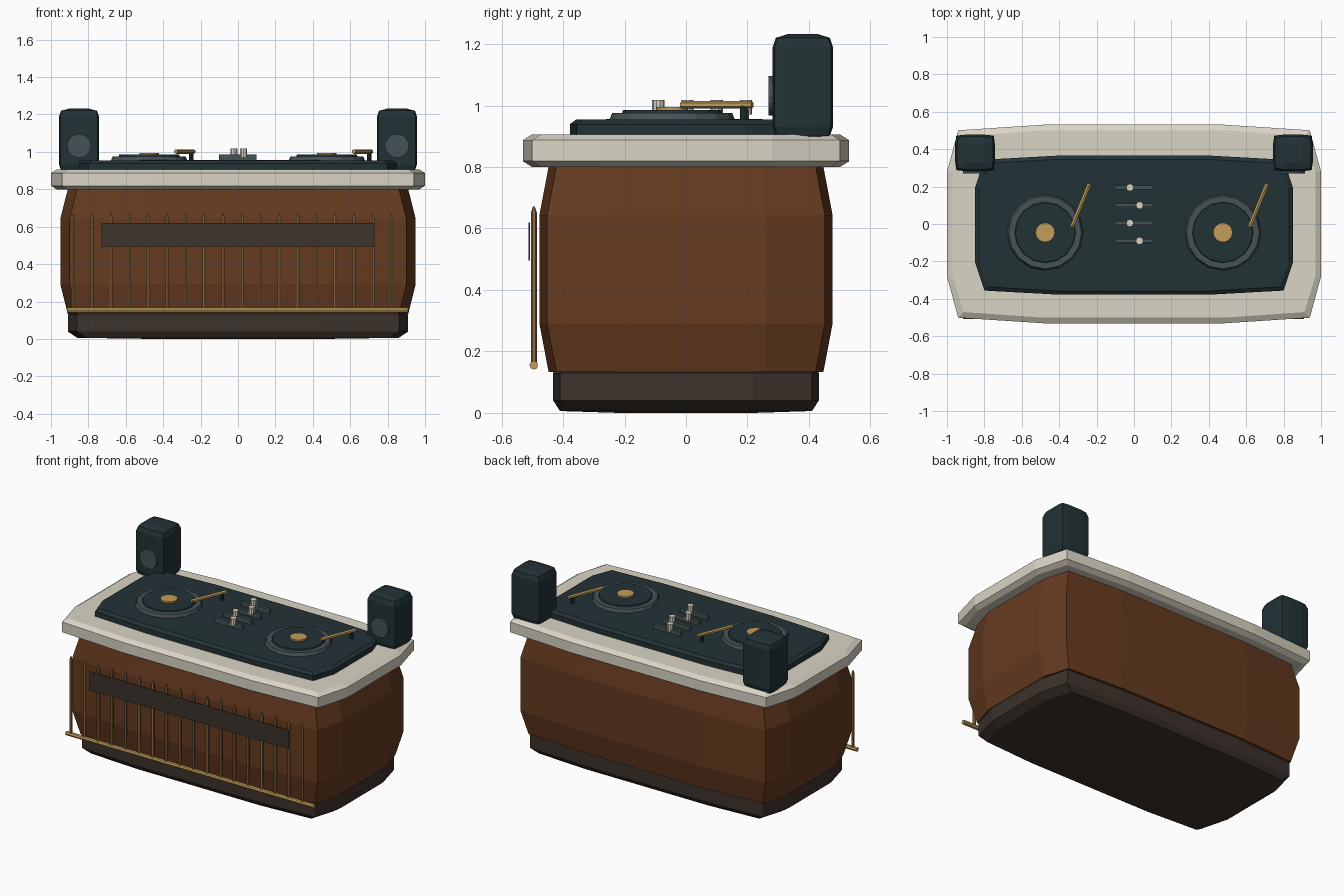
import bpy, bmesh
from math import pi
from mathutils import Vector

if "Cube" in bpy.data.objects:
    bpy.data.objects.remove(bpy.data.objects["Cube"])


def mat(name, rgb):
    m = bpy.data.materials.new(name)
    m.diffuse_color = (*rgb, 1)
    m.use_nodes = True
    m.node_tree.nodes["Principled BSDF"].inputs["Base Color"].default_value = m.diffuse_color
    return m


WOOD = mat("walnut", (0.13, 0.043, 0.014))
DARK = mat("dark_brown", (0.045, 0.032, 0.025))
CREAM = mat("cream", (0.70, 0.66, 0.56))
TEAL = mat("dark_teal", (0.016, 0.032, 0.036))
SLATE = mat("slate", (0.06, 0.085, 0.09))
BRASS = mat("brass", (0.55, 0.34, 0.10))
BRONZE = mat("bronze", (0.28, 0.15, 0.06))


def finish(name, bm, material):
    bmesh.ops.recalc_face_normals(bm, faces=bm.faces[:])
    me = bpy.data.meshes.new(name)
    bm.to_mesh(me)
    bm.free()
    me.materials.append(material)
    ob = bpy.data.objects.new(name, me)
    bpy.context.collection.objects.link(ob)
    return ob


def bulged_box(name, centre, half, inner, plan, crown, dome, material):
    """3x3x3 panelled box whose edges are pulled in, so every face bows outward."""
    bm = bmesh.new()
    bmesh.ops.create_cube(bm, size=2)
    bmesh.ops.subdivide_edges(bm, edges=bm.edges[:], cuts=2, use_grid_fill=True)
    for v in bm.verts:
        out = [abs(c) > 0.9 for c in v.co]
        size = [half[a] if out[a] else inner[a] for a in range(3)]
        if out[0]:
            size[0] -= plan[0] * out[1] + crown[0] * out[2]
        if out[1]:
            size[1] -= plan[1] * out[0] + crown[1] * out[2]
        if out[2]:
            size[2] -= dome * (out[0] or out[1])
        v.co = [centre[a] + size[a] * (1 if v.co[a] > 0 else -1) for a in range(3)]
    return finish(name, bm, material)


def rod(name, start, end, r, material, sides=8, r2=None):
    """Cylinder or cone between two points."""
    a, b = Vector(start), Vector(end)
    bm = bmesh.new()
    bmesh.ops.create_cone(bm, cap_ends=True, segments=sides, radius1=r,
                          radius2=r if r2 is None else r2, depth=(b - a).length)
    rot = (b - a).to_track_quat('Z', 'Y')
    for v in bm.verts:
        v.co = rot @ v.co + (a + b) / 2
    return finish(name, bm, material)


def box(name, lo, hi, material):
    bm = bmesh.new()
    bmesh.ops.create_cube(bm, size=1)
    for v in bm.verts:
        v.co = [lo[a] if v.co[a] < 0 else hi[a] for a in range(3)]
    return finish(name, bm, material)


# Cabinet
bulged_box("plinth", (0, 0, 0.085), (0.91, 0.432, 0.085), (0.45, 0.22, 0.045),
           (0.05, 0.022), (0.05, 0.022), 0.006, DARK)
bulged_box("cabinet_body", (0, 0, 0.467), (0.95, 0.477, 0.338), (0.48, 0.26, 0.176),
           (0.05, 0.025), (0.04, 0.03), 0.004, WOOD)
bulged_box("countertop", (0, 0, 0.853), (1.0, 0.531, 0.053), (0.48, 0.28, 0.034),
           (0.06, 0.03), (0.03, 0.03), 0, CREAM)
bulged_box("mixing_deck", (0, -0.006, 0.922), (0.85, 0.372, 0.034), (0.40, 0.2, 0.017),
           (0.05, 0.022), (0.02, 0.02), 0.002, TEAL)

# Speakers
for s, side in ((-1, "left"), (1, "right")):
    bulged_box(side + "_speaker", (0.85 * s, 0.38, 1.06), (0.106, 0.098, 0.172),
               (0.05, 0.05, 0.13), (0.006, 0.006), (0.01, 0.01), 0.012, TEAL)
    rod(side + "_speaker_cone", (0.85 * s, 0.30, 1.032), (0.85 * s, 0.269, 1.032),
        0.064, SLATE, 16)

    # Turntables
    x, y = 0.475 * s, -0.045
    rod(side + "_platter", (x, y, 0.95), (x, y, 0.976), 0.206, SLATE, 16, 0.195)
    rod(side + "_record", (x, y, 0.97), (x, y, 0.985), 0.165, TEAL, 16, 0.16)
    rod(side + "_record_label", (x, y, 0.98), (x, y, 0.995), 0.052, BRASS, 16)
    rod(side + "_tonearm", (x + 0.237, 0.215, 1.002), (x + 0.143, -0.015, 1.002),
        0.012, BRASS, 6)
    rod(side + "_tonearm_post", (x + 0.226, 0.188, 0.95), (x + 0.226, 0.188, 1.0),
        0.012, TEAL, 8)

# Faders
for i, y in enumerate((0.195, 0.10, 0.005, -0.09)):
    kx = 0.03 if i % 2 else -0.022
    box(f"fader_slot_{i + 1}", (-0.102, y - 0.01, 0.95), (0.1, y + 0.01, 0.985), SLATE)
    rod(f"fader_knob_{i + 1}", (kx, y, 0.97), (kx, y, 1.018), 0.02, CREAM, 10)

# Front ribs with pointed tips
for i in range(18):
    x, y = -0.88 + 0.1 * i, -0.495
    rod(f"front_rib_{i + 1}", (x, y, 0.15), (x, y, 0.65), 0.01, BRONZE, 6)
    rod(f"front_rib_tip_{i + 1}", (x, y, 0.65), (x, y, 0.672), 0.01, BRONZE, 6, 0.003)

# Brass foot rail
rod("foot_rail", (-0.913, -0.495, 0.155), (0.908, -0.495, 0.155), 0.014, BRASS, 8)

# Blank sign panel
box("sign_panel", (-0.73, -0.513, 0.495), (0.73, -0.508, 0.62), DARK)
